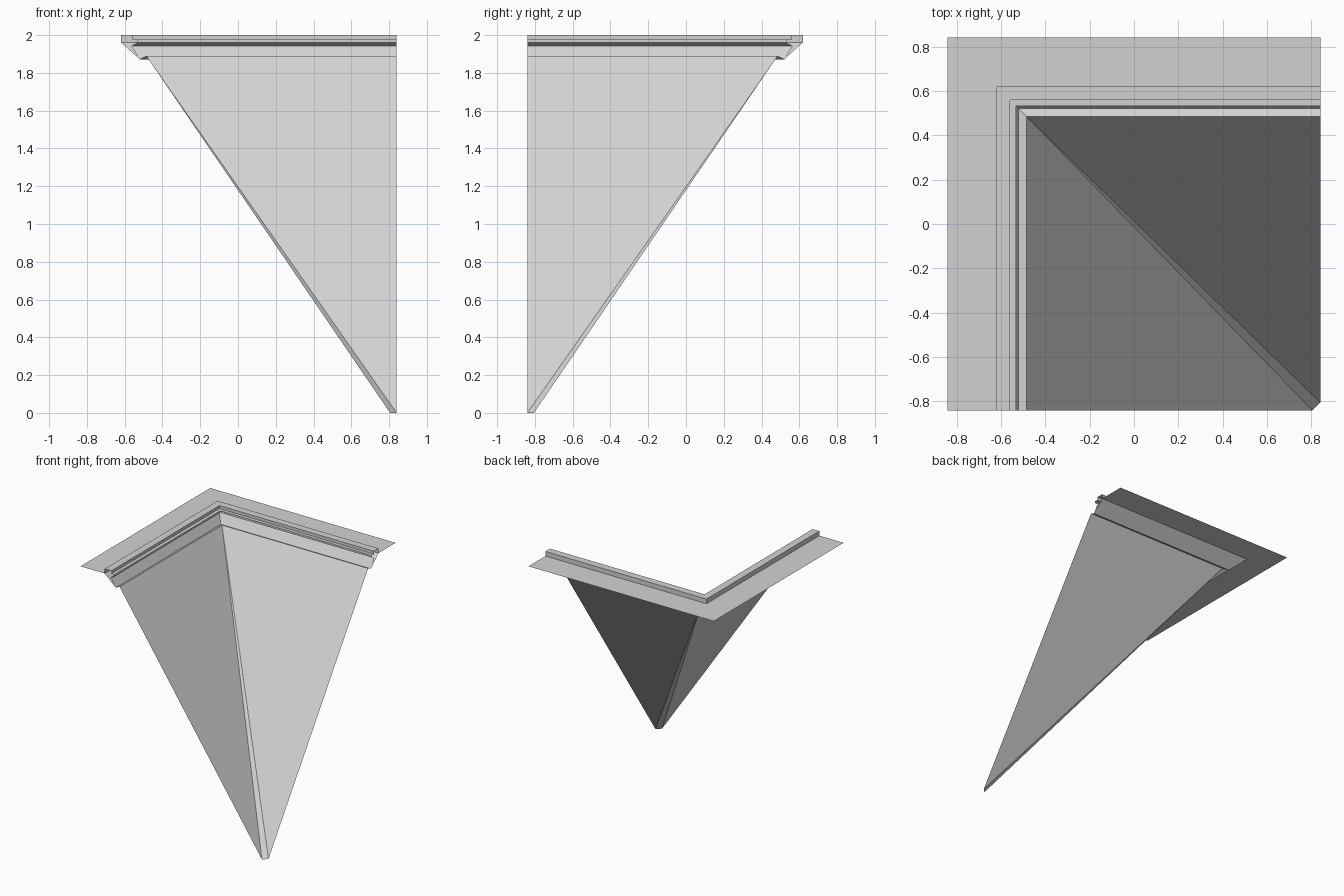
import bpy

# Remove the default cube only
cube = bpy.data.objects.get("Cube")
if cube:
    bpy.data.objects.remove(cube, do_unlink=True)

END = 0.84      # half width of the square plan
RIM = 0.485     # where the sloped panels begin
RIM_Z = 1.889
TIP = 0.805     # start of the small chamfer at the bottom tip


def grey_material():
    mat = bpy.data.materials.new("light_grey")
    colour = (0.65, 0.65, 0.65, 1.0)
    mat.use_nodes = True
    mat.diffuse_color = colour
    mat.node_tree.nodes["Principled BSDF"].inputs["Base Color"].default_value = colour
    return mat


GREY = grey_material()


def add_part(name, verts, faces):
    mesh = bpy.data.meshes.new(name)
    mesh.from_pydata(verts, [], faces)
    mesh.materials.append(GREY)
    mesh.update()
    obj = bpy.data.objects.new(name, mesh)
    bpy.context.collection.objects.link(obj)
    return obj


def sweep_corner(name, profile):
    """Sweep (distance, height) points round the mitred corner."""
    verts, faces = [], []
    for d, z in profile:
        verts += [(-d, -END, z), (-d, d, z), (END, d, z)]
    for i in range(len(profile) - 1):
        for k in range(2):
            a = 3 * i + k
            faces.append((a, a + 3, a + 4, a + 1))
    return add_part(name, verts, faces)


# Flat sheet around the outside of the corner
sweep_corner("ceiling_flange", [(END, 1.962), (0.62, 1.962)])

# Stepped moulding with an undercut
sweep_corner("stepped_moulding", [
    (0.62, 1.962), (0.62, 2.0), (0.56, 2.0), (0.56, 1.976),
    (0.532, 1.976), (0.532, 1.96), (0.565, 1.942)])

# Slanted lip, its gutter and the outer underside
sweep_corner("slanted_lip", [(0.565, 1.942), (0.52, 1.872), (RIM, RIM_Z)])
sweep_corner("lip_underside", [(0.52, 1.872), (0.62, 1.962)])

# Two sloped panels and the narrow strip in the valley between them
corner = (-RIM, RIM, RIM_Z)
tip_front = (TIP, -END, 0)
tip_side = (END, -TIP, 0)
add_part("back_panel", [corner, tip_side, (END, RIM, RIM_Z)], [(0, 1, 2)])
add_part("side_panel", [(-RIM, -END, RIM_Z), tip_front, corner], [(0, 1, 2)])
add_part("valley_strip", [corner, tip_front, tip_side], [(0, 1, 2)])
